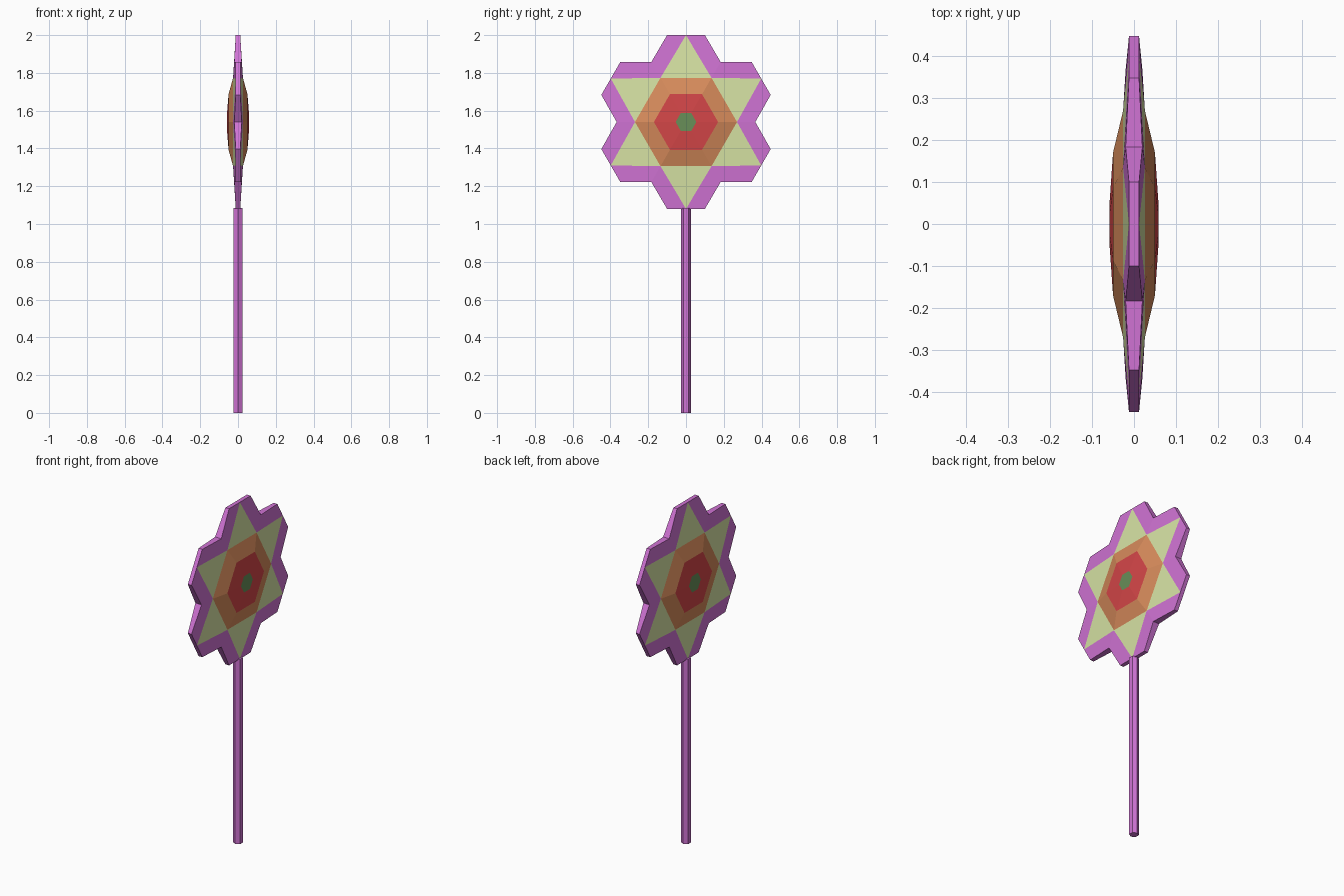
import bpy, bmesh
from math import sin, cos, radians, atan2, hypot, degrees

if "Cube" in bpy.data.objects:
    bpy.data.objects.remove(bpy.data.objects["Cube"])

CZ = 1.54  # height of the blossom centre


def material(name, rgb):
    m = bpy.data.materials.new(name)
    lin = [(c / 255 / 12.92) if c < 10 else ((c / 255 + 0.055) / 1.055) ** 2.4 for c in rgb]
    m.diffuse_color = (*lin, 1)
    m.use_nodes = True
    m.node_tree.nodes["Principled BSDF"].inputs["Base Color"].default_value = m.diffuse_color
    return m


pink = material("petal_pink", (208, 115, 212))
mats = [pink,
        material("star_yellow", (216, 228, 165)),
        material("ring_orange", (216, 140, 92)),
        material("ring_red", (212, 70, 72)),
        material("centre_green", (104, 142, 88))]
PINK, YELLOW, ORANGE, RED, GREEN = range(5)


def make_object(name, bm, materials):
    bmesh.ops.remove_doubles(bm, verts=bm.verts, dist=0.0005)
    bmesh.ops.recalc_face_normals(bm, faces=bm.faces)
    me = bpy.data.meshes.new(name)
    bm.to_mesh(me)
    bm.free()
    for m in materials:
        me.materials.append(m)
    ob = bpy.data.objects.new(name, me)
    bpy.context.collection.objects.link(ob)
    return ob


# Blossom: one six-fold sector, repeated around x and on both sides
bm = bmesh.new()


def face(points, mat):
    f = bm.faces.new([bm.verts.new(p) for p in points])
    f.material_index = mat


def polar(r, angle, x):
    return (x, r * cos(radians(angle)), CZ + r * sin(radians(angle)))


corner_r = hypot(0.10, 0.46)
corner_a = degrees(atan2(0.10, 0.46))
rings = [(0.055, 0.058), (0.17, 0.05), (0.27, 0.026)]  # radius, half thickness
for k in range(6):
    mid = 30 + 60 * k
    lo, hi = mid - 30, mid + 30
    for side in (1, -1):
        inner = [(polar(r, lo, side * x), polar(r, hi, side * x)) for r, x in rings]
        # centre disc and the two hexagonal rings
        face([(side * 0.058, 0, CZ), *inner[0]], GREEN)
        for (a0, b0), (a1, b1), mat in zip(inner, inner[1:], (RED, ORANGE)):
            face([a0, a1, b1, b0], mat)
        # star point with the petal borders beside it
        a, b = inner[2]
        tip = polar(0.46, mid, side * 0.012)
        face([a, tip, b], YELLOW)
        for base, ang, s in ((a, lo, -1), (b, hi, 1)):
            notch = polar(0.367, ang, side * 0.02)
            corner = polar(corner_r, mid + s * corner_a, side * 0.012)
            face([base, notch, corner, tip], PINK)
    # rim walls
    rim = [(0.367, lo, 0.02), (corner_r, mid - corner_a, 0.012), (0.46, mid, 0.012),
           (corner_r, mid + corner_a, 0.012), (0.367, hi, 0.02)]
    for (r0, a0, x0), (r1, a1, x1) in zip(rim, rim[1:]):
        face([polar(r0, a0, x0), polar(r1, a1, x1), polar(r1, a1, -x1), polar(r0, a0, -x0)], PINK)
make_object("flower_head", bm, mats)

# Hexagonal stem with a ridge facing front and back
bpy.ops.mesh.primitive_cylinder_add(vertices=6, radius=0.026, depth=1.085, location=(0, 0, 0.5425))
stem = bpy.context.object
stem.name = "stem"
stem.data.materials.append(pink)
